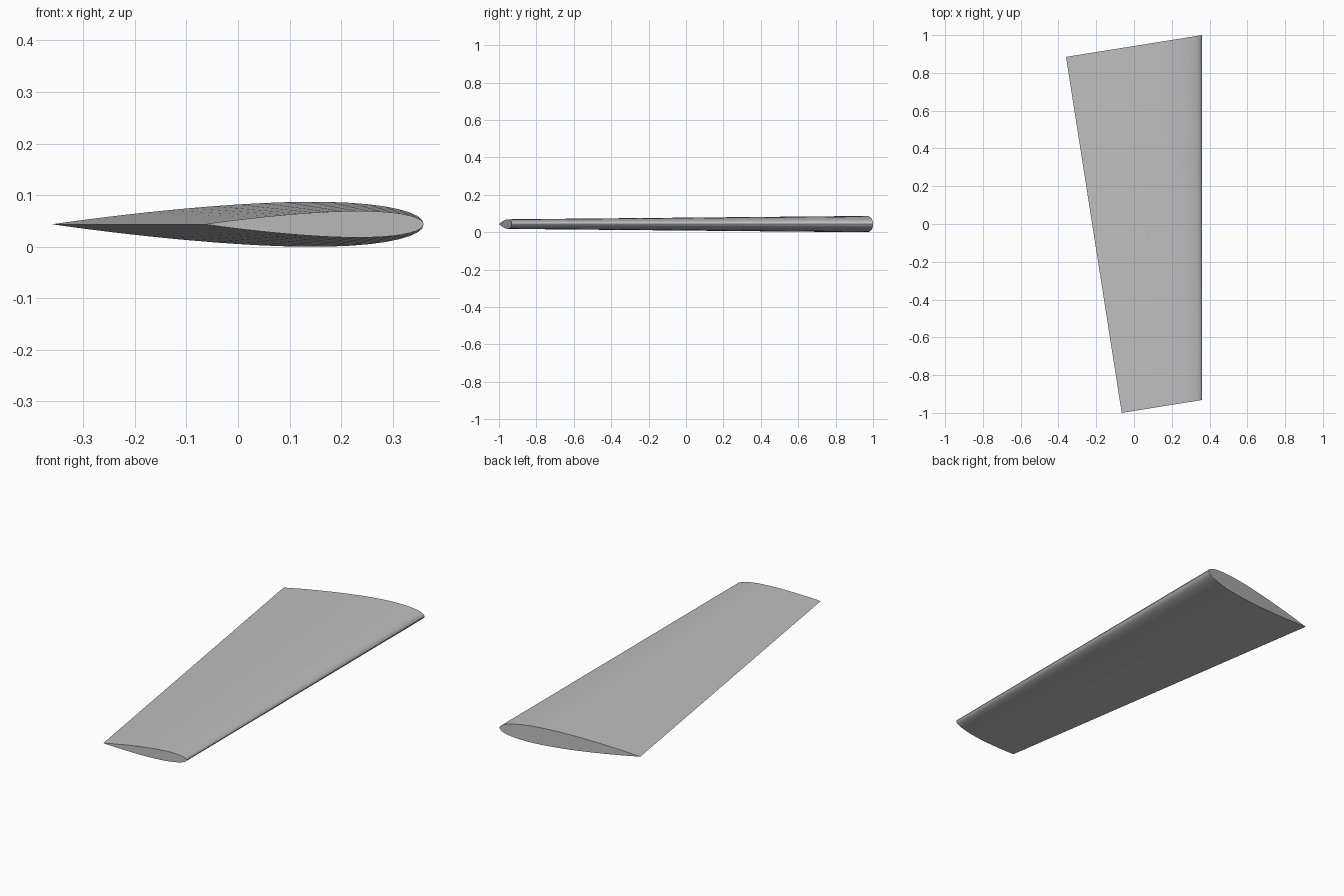
import bpy, bmesh, math

cube = bpy.data.objects.get("Cube")
if cube:
    bpy.data.objects.remove(cube, do_unlink=True)

NOSE_X, MID_Z = 0.36, 0.0435
STEPS = 24      # divisions along each side of the section
RAKE = 0.16     # both ends slant forward toward the trailing edge
THICKNESS = 0.121


def half_height(t):
    """Half thickness of a symmetric aerofoil, as a share of the chord."""
    return 5 * THICKNESS * (0.2969 * math.sqrt(t) - 0.126 * t - 0.3516 * t**2
                            + 0.2843 * t**3 - 0.1036 * t**4)


def section(bm, chord, nose_y):
    """Closed loop: trailing edge, over the top to the nose, back underneath."""
    loop = []
    for i in range(2 * STEPS):
        a = math.pi * i / STEPS
        t = (1 + math.cos(a)) / 2
        side = 0 if i in (0, STEPS) else math.copysign(1, math.sin(a))
        z = MID_Z + side * half_height(t) * chord
        loop.append(bm.verts.new((NOSE_X - t * chord, nose_y - RAKE * t * chord, z)))
    return loop


# Grey surface
grey = bpy.data.materials.new("light_grey")
grey.use_nodes = True
colour = (0.52, 0.52, 0.52, 1)
grey.diffuse_color = colour
grey.node_tree.nodes["Principled BSDF"].inputs["Base Color"].default_value = colour

# Tapered wing: loft from the wide root to the narrow tip
bm = bmesh.new()
root = section(bm, 0.72, 1.0)
tip = section(bm, 0.425, -0.932)
count = len(root)
for i in range(count):
    j = (i + 1) % count
    bm.faces.new((root[i], root[j], tip[j], tip[i]))
bm.faces.new(root)
bm.faces.new(tip)
bmesh.ops.recalc_face_normals(bm, faces=bm.faces)
mesh = bpy.data.meshes.new("wing")
bm.to_mesh(mesh)
bm.free()
mesh.materials.append(grey)
wing = bpy.data.objects.new("wing", mesh)
bpy.context.collection.objects.link(wing)

# Smooth skin with crisp ends and trailing edge
bpy.ops.object.select_all(action="DESELECT")
wing.select_set(True)
bpy.context.view_layer.objects.active = wing
bpy.ops.object.shade_smooth_by_angle(angle=math.radians(30))
# Keep the trailing edge sharp despite its shallow angle
sharp = mesh.attributes.get("sharp_edge") or mesh.attributes.new("sharp_edge", "BOOLEAN", "EDGE")
for edge in mesh.edges:
    if set(edge.vertices) == {0, count}:
        sharp.data[edge.index].value = True
